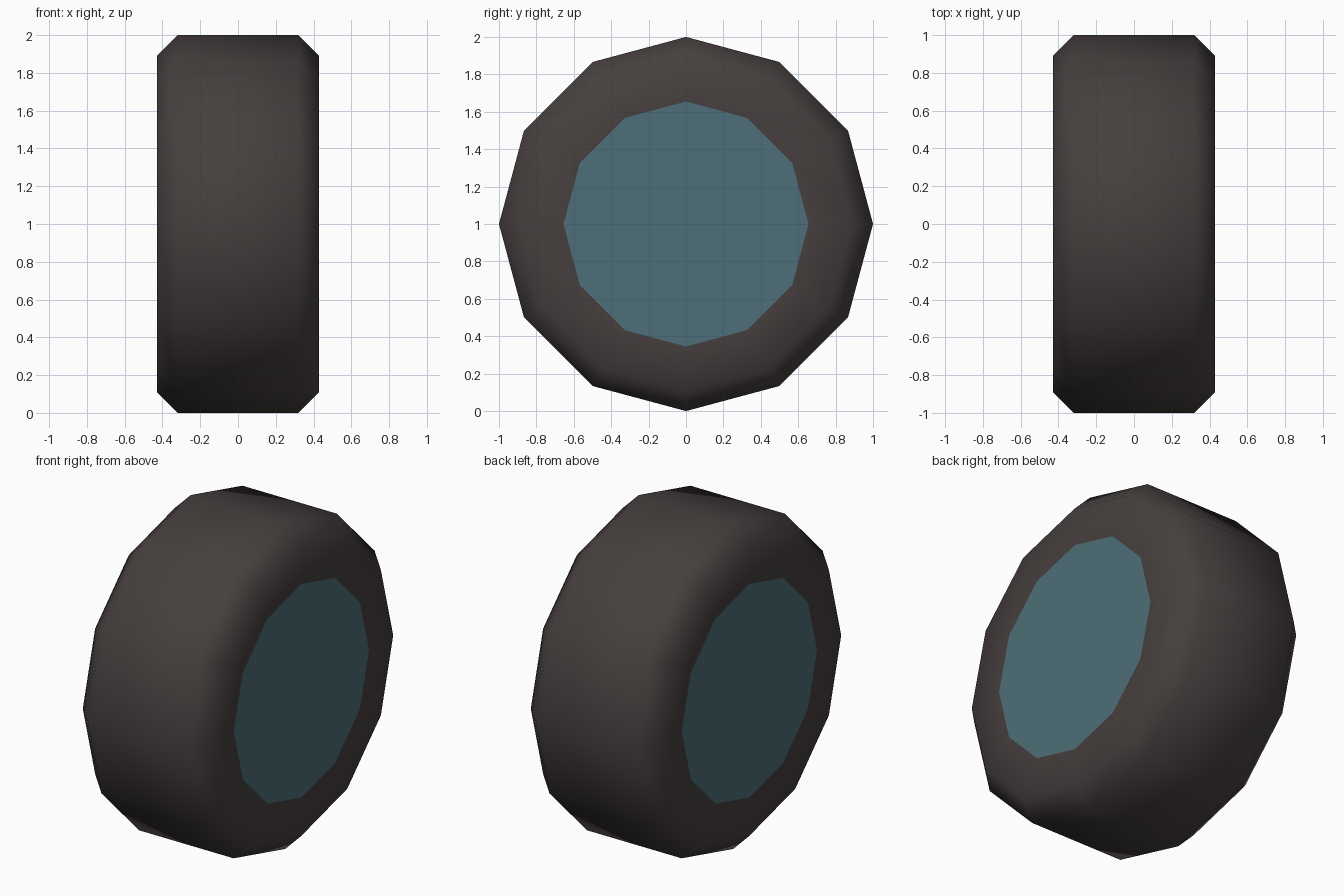
import bpy, bmesh, math

if "Cube" in bpy.data.objects:
    bpy.data.objects.remove(bpy.data.objects["Cube"])

SIDES = 12


def material(name, rgb):
    m = bpy.data.materials.new(name)
    m.diffuse_color = (*rgb, 1.0)
    m.use_nodes = True
    m.node_tree.nodes["Principled BSDF"].inputs["Base Color"].default_value = m.diffuse_color
    return m


rubber = material("dark_rubber", (0.061, 0.050, 0.048))
hub = material("blue_grey_hub", (0.076, 0.156, 0.188))

# Wheel profile as (x, radius): hub edge, sidewall, bevel, tread, mirrored
half = [(0.43, 0.655), (0.43, 0.89), (0.32, 1.0)]
profile = [(-x, r) for x, r in half] + half[::-1]

bm = bmesh.new()
rings = []
for x, r in profile:
    ring = []
    for i in range(SIDES):
        a = 2 * math.pi * i / SIDES
        ring.append(bm.verts.new((x, r * math.cos(a), 1 + r * math.sin(a))))
    rings.append(ring)

# Tyre surface
for a, b in zip(rings, rings[1:]):
    for i in range(SIDES):
        j = (i + 1) % SIDES
        bm.faces.new((a[i], a[j], b[j], b[i]))

# Flat hub discs, flush with both sidewalls
for ring in (rings[0], rings[-1]):
    bm.faces.new(ring).material_index = 1

bmesh.ops.recalc_face_normals(bm, faces=bm.faces)
for f in bm.faces:
    f.smooth = True

mesh = bpy.data.meshes.new("wheel")
bm.to_mesh(mesh)
bm.free()
mesh.materials.append(rubber)
mesh.materials.append(hub)
bpy.context.collection.objects.link(bpy.data.objects.new("wheel", mesh))
